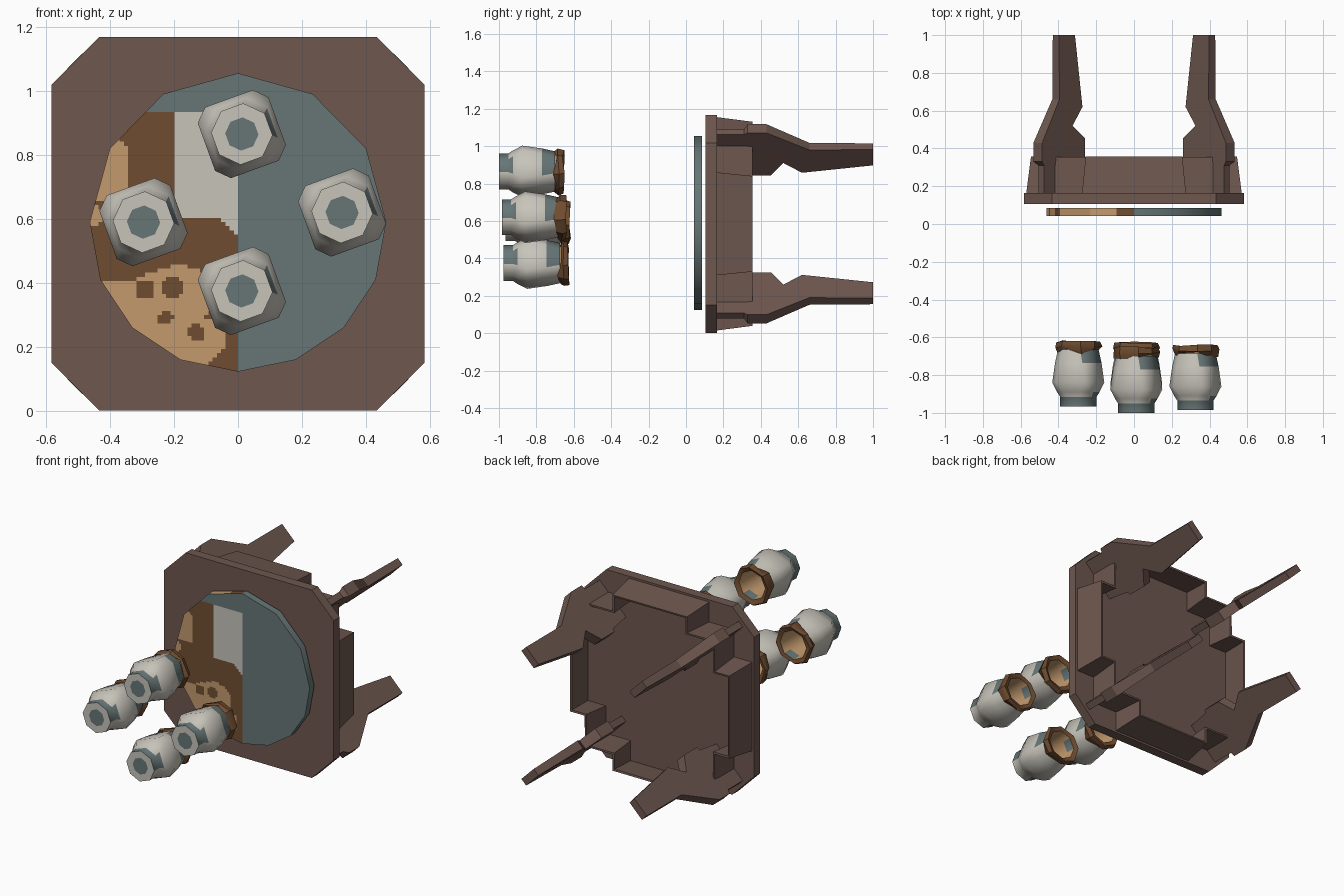
import bpy, bmesh, math, random

if "Cube" in bpy.data.objects:
    bpy.data.objects.remove(bpy.data.objects["Cube"])

random.seed(4)
ZC = 0.585  # height of the table centre


def material(name, rgb):
    m = bpy.data.materials.new(name)
    m.diffuse_color = (*rgb, 1)
    m.use_nodes = True
    m.node_tree.nodes["Principled BSDF"].inputs["Base Color"].default_value = m.diffuse_color
    return m


WOOD = material("dark wood", (0.155, 0.095, 0.078))
IVORY = material("ivory", (0.57, 0.55, 0.49))
TEAL = material("grey teal", (0.135, 0.18, 0.182))
BROWN = material("brown", (0.16, 0.073, 0.03))
TAN = material("tan", (0.54, 0.32, 0.152))
PAINTS = [TEAL, IVORY, BROWN, TAN]  # indices 0..3


def finish(name, bm, mats, fix=True, smooth=None):
    if fix:
        bmesh.ops.recalc_face_normals(bm, faces=bm.faces[:])
    me = bpy.data.meshes.new(name)
    bm.to_mesh(me)
    bm.free()
    ob = bpy.data.objects.new(name, me)
    bpy.context.collection.objects.link(ob)
    for m in mats:
        me.materials.append(m)
    if smooth:
        bpy.ops.object.select_all(action="DESELECT")
        ob.select_set(True)
        bpy.context.view_layer.objects.active = ob
        bpy.ops.object.shade_smooth_by_angle(angle=math.radians(smooth))
    return ob


def loft(bm, rings, closed=True):
    """Join rings of points with quads; returns vertex rings."""
    vr = [[bm.verts.new(p) for p in r] for r in rings]
    n = len(vr[0])
    for a, b in zip(vr, vr[1:]):
        for i in range(n):
            j = (i + 1) % n
            bm.faces.new((a[i], a[j], b[j], b[i]))
    if closed:
        bm.faces.new(vr[0])
        bm.faces.new(vr[-1])
    return vr


# table top: chamfered square board standing on edge
a, c = 0.583, 0.433
plan = [(-c, a), (c, a), (a, c), (a, -c), (c, -a), (-c, -a), (-a, -c), (-a, c)]
bm = bmesh.new()
loft(bm, [[(x, y, ZC + z) for x, z in plan] for y in (0.105, 0.165)])
finish("table_top", bm, [WOOD])


# apron: hollow ring whose middle boards step outward and taper
def apron_plan(w, out):
    pts = []
    for k in range(4):
        for x, z in ((-0.44, 0.44), (-w, 0.44), (-w, out), (w, out), (w, 0.44)):
            for _ in range(k):
                x, z = z, -x
            pts.append((x, z))
    return pts


bm = bmesh.new()
loft(bm, [[(x, y, ZC + z) for x, z in apron_plan(w, o)]
          for y, w, o in ((0.16, 0.27, 0.565), (0.355, 0.25, 0.54))], closed=False)
ob = finish("apron", bm, [WOOD])
mod = ob.modifiers.new("thickness", "SOLIDIFY")
mod.thickness, mod.offset = 0.016, 0

# legs: cut-out plates on the diagonals (radius, y, half thickness)
LEG = [(0.695, 0.16, 0.02), (0.695, 0.31, 0.02), (0.72, 0.33, 0.033), (0.72, 0.43, 0.033),
       (0.585, 0.66, 0.027), (0.585, 1.0, 0.023), (0.465, 1.0, 0.023), (0.413, 0.62, 0.027),
       (0.49, 0.52, 0.03), (0.40, 0.455, 0.033), (0.40, 0.33, 0.033), (0.42, 0.31, 0.02),
       (0.44, 0.16, 0.02)]
for k, name in enumerate(("upper_right_leg", "upper_left_leg", "lower_left_leg", "lower_right_leg")):
    ang = math.radians(45 + 90 * k)
    ca, sa = math.cos(ang), math.sin(ang)
    bm = bmesh.new()
    loft(bm, [[(r * ca - s * h * sa, y, ZC + r * sa + s * h * ca) for r, y, h in LEG]
              for s in (-1, 1)])
    finish(name, bm, [WOOD])


# painted plate: which paint covers a point of the front
def plate_paint(x, z):
    if x > 0 or (z > 0.935 and x > -0.29):
        return 0
    if x > -0.193 and z > 0.61 or (x > -0.06 and z > 0.555 - 0.9 * x - 0.01):
        return 1
    if x < -0.34 and 0.66 < z < 0.85 - max(0, x + 0.37) or math.hypot(x + 0.45, z - 0.61) < 0.03:
        return 3
    spots = ((-0.29, 0.38, 0.032), (-0.205, 0.385, 0.033), (-0.225, 0.29, 0.022), (-0.13, 0.245, 0.026))
    if any(math.hypot(x - u, z - v) < r for u, v, r in spots):
        return 2
    dome = math.hypot((x + 0.185) / 0.11, (z - 0.36) / 0.095) < 1
    shore = x < -0.17 and z < 0.42 + 0.4 * (x + 0.30) and z < 0.43
    foot = z < 0.29 and x < -0.045 - max(0, 0.2 - z) * 0.8
    waist = 0.28 < z < 0.40 and x < -0.10
    return 3 if dome or shore or foot or waist else 2


half = [(0, 1.055), (0.233, 0.99), (0.40, 0.82), (0.463, 0.59), (0.43, 0.41), (0.33, 0.26), (0.18, 0.16), (0, 0.123)]
outline = half + [(-x, z) for x, z in half[-2:0:-1]]
bm = bmesh.new()
loft(bm, [[(x, y, z) for x, z in outline] for y in (0.042, 0.086)])


def cut(co, no, everywhere=False):
    fs = [f for f in bm.faces if everywhere or f.calc_center_median().x < -0.001]
    es = {e for f in fs for e in f.edges}
    vs = {v for f in fs for v in f.verts}
    bmesh.ops.bisect_plane(bm, geom=list(vs) + list(es) + fs, plane_co=co, plane_no=no, dist=1e-5)


cut((0, 0, 0), (1, 0, 0), True)
for i in range(1, 36):
    cut((-0.0132 * i, 0, 0), (1, 0, 0))
for i in range(1, 72):
    cut((0, 0, 0.115 + 0.0132 * i), (0, 0, 1))
bm.normal_update()
for f in bm.faces:
    p = f.calc_center_median()
    f.material_index = plate_paint(p.x, p.z)
    if p.z > 0.75 and abs(f.normal.y) < 0.5 and p.x < 0:  # rim of the plate
        f.material_index = 3 if -0.39 < p.x < -0.09 else 2
finish("painted_plate", bm, PAINTS, smooth=40)


# cups: eight-sided, rounded-square bodies lying along y with a ragged rim
def ring(cx, cz, y, r, spread, jit=0.0):
    """Eight points in four pairs; spread 22.5 is regular, less is squarer."""
    pts = []
    for k in range(4):
        for s in (-1, 1):
            t = math.radians(65 + 90 * k + s * spread)
            q = r + random.uniform(-jit, jit) * 0.5
            pts.append((cx + q * math.cos(t), y + random.uniform(-jit, jit), cz + q * math.sin(t)))
    return pts


BODY = [(0.0, 0.052, 22.5), (0.0, 0.096, 22.5), (0.05, 0.096, 22.5), (0.075, 0.113, 19),
        (0.125, 0.142, 11), (0.23, 0.125, 15), (0.30, 0.108, 20)]
INSIDE = [(0.335, 0.09, 22.5), (0.28, 0.086, 22.5), (0.12, 0.08, 22.5)]
CUPS = {"top_cup": (0.012, 0.865, -1.0), "right_cup": (0.325, 0.62, -0.985),
        "left_cup": (-0.295, 0.59, -0.965), "bottom_cup": (0.012, 0.375, -0.975)}
for name, (cx, cz, y0) in CUPS.items():
    # outer body
    bm = bmesh.new()
    vr = loft(bm, [ring(cx, cz, y0 + y, r, s) for y, r, s in BODY], closed=False)
    bm.faces.new(vr[0])
    bmesh.ops.recalc_face_normals(bm, faces=bm.faces[:])
    bm.normal_update()
    for f in bm.faces:
        p = f.calc_center_median()
        y, n = p.y - y0, f.normal
        teal = False
        if y < 0.001:                       # end cap: teal centre, ivory edge
            teal = math.hypot(p.x - cx, p.z - cz) < 0.01
        elif y < 0.05:                      # foot band
            teal = n.z > 0.2 or n.x < -0.3
        elif y < 0.07:                      # chips above the foot
            teal = n.x > 0.5 and n.z > -0.3
        elif y > 0.23:                      # chips below the rim
            teal = n.x > 0.3 and n.z > 0
        f.material_index = 0 if teal else 1
    finish(name + "_body", bm, PAINTS, fix=False, smooth=48)

    # ragged brown rim, folded over into the mouth
    bm = bmesh.new()
    loft(bm, [ring(cx, cz, y0 + 0.29, 0.112, 18, 0.02), ring(cx, cz, y0 + 0.318, 0.125, 19, 0.008),
              ring(cx, cz, y0 + 0.345, 0.116, 20, 0.008), ring(cx, cz, y0 + 0.335, 0.09, 22.5)],
         closed=False)
    finish(name + "_rim", bm, [BROWN], smooth=40)

    # tan hollow inside
    bm = bmesh.new()
    vr = loft(bm, [ring(cx, cz, y0 + y, r, s) for y, r, s in INSIDE], closed=False)
    bm.faces.new(vr[-1])
    bmesh.ops.recalc_face_normals(bm, faces=bm.faces[:])
    bmesh.ops.reverse_faces(bm, faces=bm.faces[:])
    for i, f in enumerate(bm.faces):
        f.material_index = 0 if i in (2, 5) else 3
    finish(name + "_hollow", bm, PAINTS, fix=False, smooth=50)
